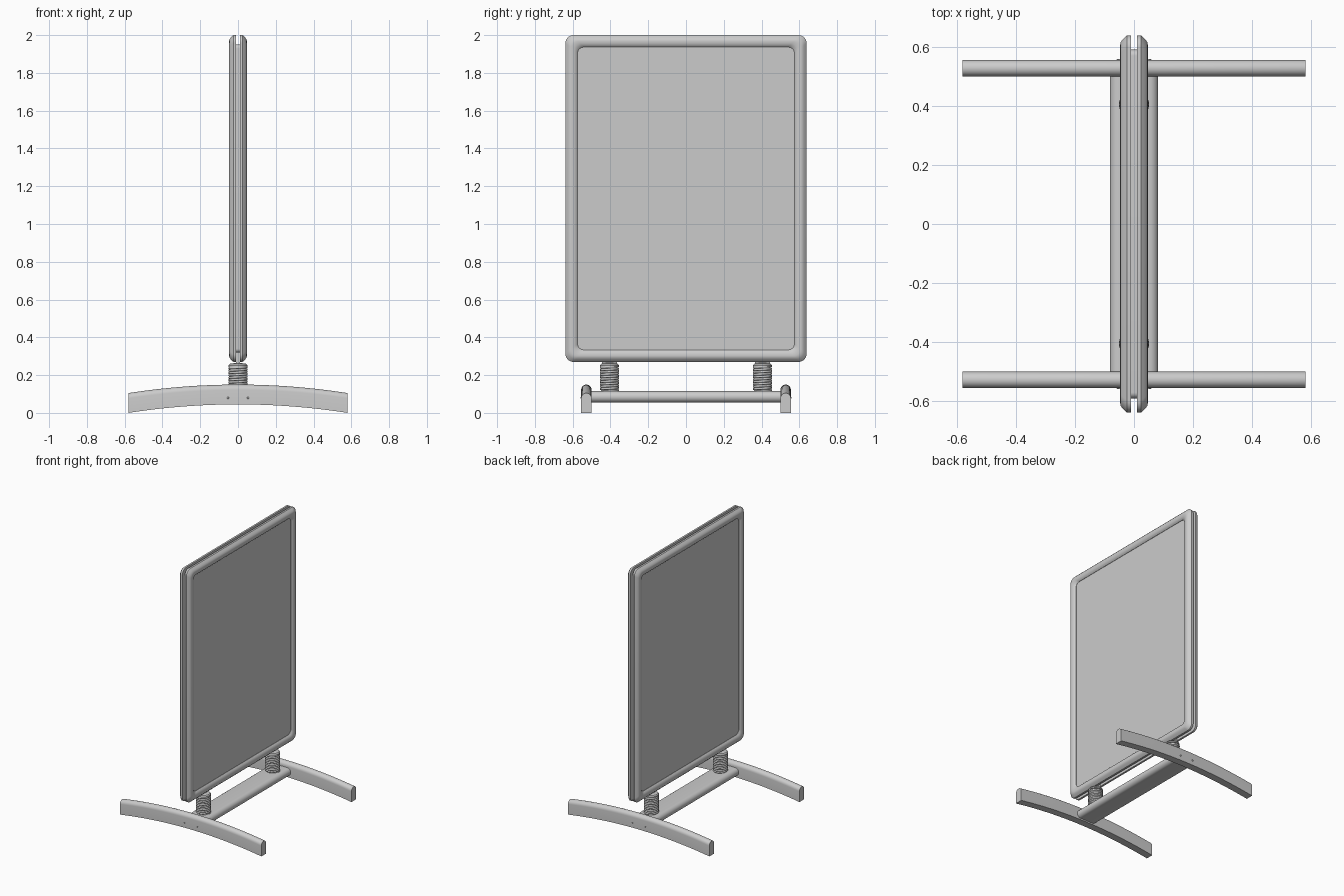
import bpy, bmesh, math
from mathutils import Vector

if "Cube" in bpy.data.objects:
    bpy.data.objects.remove(bpy.data.objects["Cube"])

mat = bpy.data.materials.new("light grey")
mat.diffuse_color = (0.6, 0.6, 0.6, 1)
mat.use_nodes = True
mat.node_tree.nodes["Principled BSDF"].inputs["Base Color"].default_value = mat.diffuse_color


def finish(bm, name, angle=35):
    bmesh.ops.recalc_face_normals(bm, faces=bm.faces)
    me = bpy.data.meshes.new(name)
    bm.to_mesh(me)
    bm.free()
    me.materials.append(mat)
    ob = bpy.data.objects.new(name, me)
    bpy.context.collection.objects.link(ob)
    bpy.ops.object.select_all(action='DESELECT')
    ob.select_set(True)
    bpy.context.view_layer.objects.active = ob
    bpy.ops.object.shade_smooth_by_angle(angle=math.radians(angle))
    return ob


def skin(rings, name, caps=True, closed=False, angle=35):
    """Join equal-length rings of points into a surface."""
    bm = bmesh.new()
    vs = [[bm.verts.new(p) for p in r] for r in rings]
    n, m = len(vs), len(vs[0])
    for i in range(n if closed else n - 1):
        a, b = vs[i], vs[(i + 1) % n]
        for j in range(m):
            k = (j + 1) % m
            bm.faces.new((a[j], a[k], b[k], b[j]))
    if caps and not closed:
        bm.faces.new(vs[0])
        bm.faces.new(vs[-1])
    return finish(bm, name, angle)


def round_rect(x, hy, z0, z1, r, seg=8):
    pts = []
    for cy, cz, start in ((hy - r, z1 - r, 0), (r - hy, z1 - r, 90),
                          (r - hy, z0 + r, 180), (hy - r, z0 + r, 270)):
        for i in range(seg + 1):
            a = math.radians(start + 90 * i / seg)
            pts.append((x, cy + r * math.cos(a), cz + r * math.sin(a)))
    return pts


def lathe(profile, cx, cy, name, seg=32):
    return skin([[(cx + r * math.cos(2 * math.pi * i / seg),
                   cy + r * math.sin(2 * math.pi * i / seg), z)
                  for i in range(seg)] for r, z in profile], name)


# Snap frames and poster panels, one on each face
frame_profile = ((0, 0.010), (0, 0.024), (0.006, 0.031), (0.014, 0.039),
                 (0.022, 0.045), (0.032, 0.047), (0.046, 0.045),
                 (0.057, 0.040), (0.064, 0.032), (0.064, 0.010))
for s, side in ((1, "right"), (-1, "left")):
    skin([round_rect(s * x, 0.638 - d, 0.27 + d, 2.0 - d, 0.042 - 0.15 * d)
          for d, x in frame_profile], side + "_frame", closed=True)
    skin([round_rect(s * x, 0.58, 0.33, 1.94, 0.033) for x in (0.010, 0.030)],
         side + "_poster_panel")

# Core board between the frames
skin([round_rect(x, 0.59, 0.32, 1.95, 0.02) for x in (-0.011, 0.011)], "core_board")

# Base bar with rounded long edges
bar = []
for c, start in ((0.052, -90), (-0.052, 90)):
    for i in range(13):
        a = math.radians(start + 15 * i)
        bar.append((c + 0.030 * math.cos(a), 0.085 + 0.030 * math.sin(a)))
skin([[(x, y, z) for x, z in bar] for y in (-0.51, 0.51)], "base_bar")

# Arched feet with a domed top
foot = [(-0.0275, 0), (0.0275, 0)]
for i in range(13):
    a = math.pi * i / 12
    foot.append((0.0275 * math.cos(a), 0.077 + 0.028 * math.sin(a)))
for s, side in ((1, "back"), (-1, "front")):
    rings = []
    for i in range(33):
        t = -1 + i / 16
        rings.append([(0.58 * t, s * 0.5275 + y, 0.045 * (1 - t * t) + z)
                      for y, z in foot])
    skin(rings, side + "_foot")

    # Screw heads on the outside of the foot
    for x in (-0.053, 0.053):
        skin([[(x + r * math.cos(math.pi * k / 6), s * y,
                0.08 + r * math.sin(math.pi * k / 6)) for k in range(12)]
              for r, y in ((0.006, 0.55), (0.006, 0.5565), (0.004, 0.558))],
             side + "_foot_screw")

    # Coil spring around a solid core, with a tapered cap
    cy, turns, seg = s * 0.405, 10, 28
    wire, coil = 0.0068, 0.0442
    rings = []
    for i in range(turns * seg + 1):
        a = 2 * math.pi * i / seg
        out = Vector((math.cos(a), math.sin(a), 0))
        c = Vector((0, cy, 0.117 + 0.126 * i / (turns * seg))) + out * coil
        rings.append([c + out * wire * math.cos(b) + Vector((0, 0, wire * math.sin(b)))
                      for b in (math.pi * k / 4 for k in range(8))])
    skin(rings, side + "_spring", angle=60)
    lathe(((0.043, 0.112), (0.043, 0.243), (0.050, 0.244), (0.050, 0.252),
           (0.044, 0.260), (0.015, 0.264)), 0, cy, side + "_spring_cap")

    # Flat bracket joining the spring to the panel
    skin([[(x, cy + u, z) for u, z in ((-0.04, 0.255), (0.04, 0.255),
                                       (0.04, 0.335), (-0.04, 0.335))]
          for x in (-0.0095, 0.0095)], side + "_bracket")
